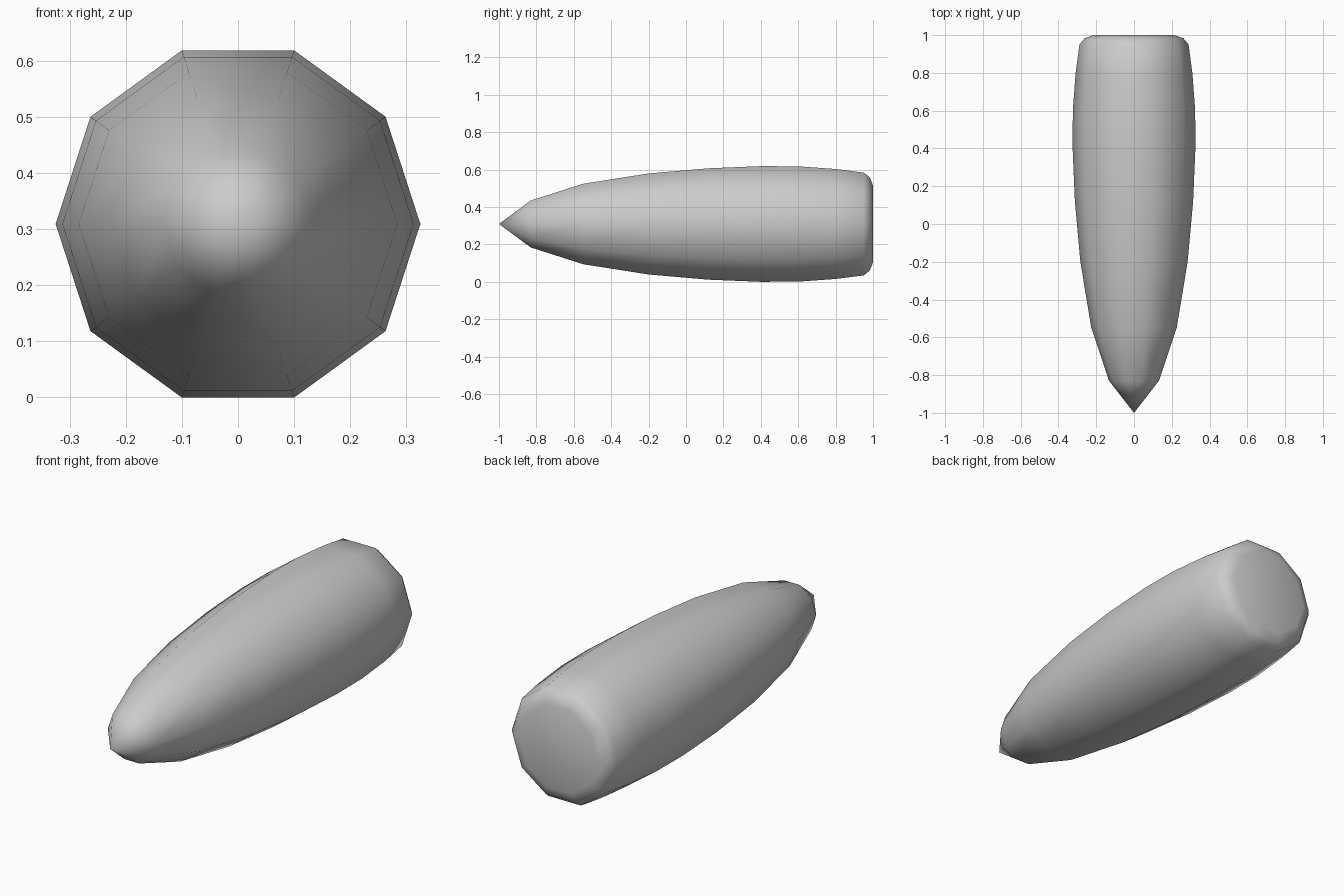
import bpy, bmesh, math

if "Cube" in bpy.data.objects:
    bpy.data.objects.remove(bpy.data.objects["Cube"])

SIDES = 10
CENTRE_Z = 0.325 * math.sin(math.radians(72))

# Profile from nose tip to rounded base: (y, radius)
PROFILE = [(-0.83, 0.132), (-0.55, 0.226), (-0.2, 0.284), (0.12, 0.313),
           (0.4, 0.325), (0.6, 0.324), (0.8, 0.309), (0.95, 0.289),
           (0.983, 0.262), (1.0, 0.215)]


def ring(bm, y, r):
    step = math.tau / SIDES
    return [bm.verts.new((r * math.cos(i * step), y, CENTRE_Z + r * math.sin(i * step)))
            for i in range(SIDES)]


bm = bmesh.new()
tip = bm.verts.new((0, -1, CENTRE_Z))
rings = [ring(bm, y, r) for y, r in PROFILE]

# Pointed nose
for i in range(SIDES):
    bm.faces.new((tip, rings[0][i], rings[0][(i + 1) % SIDES]))

# Curved body
for a, b in zip(rings, rings[1:]):
    for i in range(SIDES):
        j = (i + 1) % SIDES
        bm.faces.new((a[i], b[i], b[j], a[j]))

# Flat base
bm.faces.new(rings[-1])
bmesh.ops.recalc_face_normals(bm, faces=bm.faces)
for f in bm.faces:
    f.smooth = True

mesh = bpy.data.meshes.new("pointed_body")
bm.to_mesh(mesh)
bm.free()
body = bpy.data.objects.new("pointed_body", mesh)
bpy.context.collection.objects.link(body)
